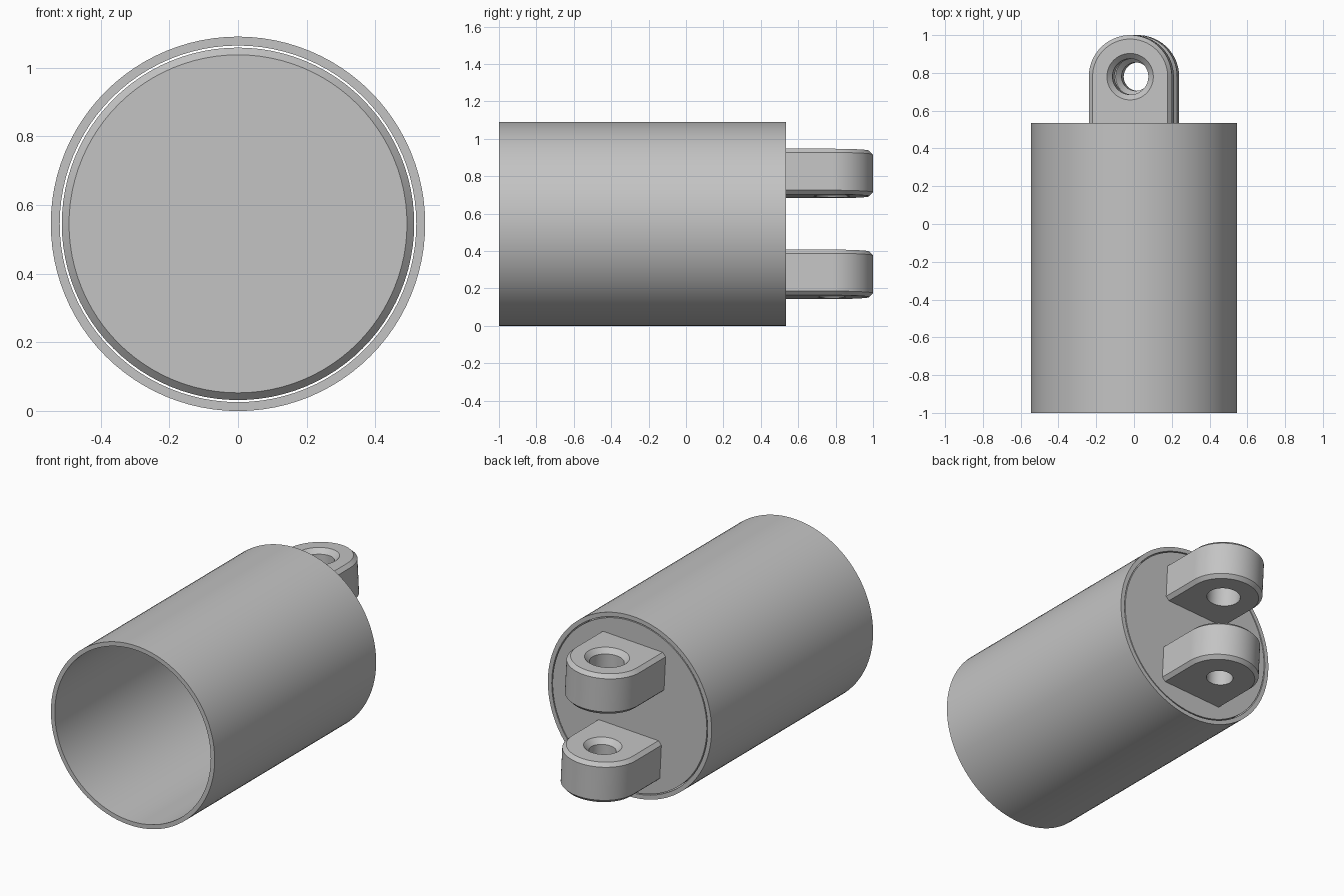
import bpy, bmesh, math
from mathutils import Matrix, Vector

if "Cube" in bpy.data.objects:
    bpy.data.objects.remove(bpy.data.objects["Cube"], do_unlink=True)

SEG = 96
AXIS_Z = 0.545      # height of the barrel axis
BACK, FRONT = 0.535, -1.0
ROLL = math.radians(-3)   # the rear fitting is turned slightly about the barrel axis

grey = bpy.data.materials.new("grey_metal")
grey.use_nodes = True
colour = (0.55, 0.55, 0.55, 1)
grey.diffuse_color = colour
grey.node_tree.nodes["Principled BSDF"].inputs["Base Color"].default_value = colour


def circle(r, z, y=0.0):
    return [Vector((r * math.cos(a), y + r * math.sin(a), z))
            for a in (2 * math.pi * i / SEG for i in range(SEG))]


def arch(r, z, centre_y, base_y):
    """Flat-based outline with a half-round end."""
    n = SEG // 2
    arc = [Vector((r * math.cos(math.pi * i / n), centre_y + r * math.sin(math.pi * i / n), z))
           for i in range(n + 1)]
    return [Vector((r, base_y, z))] + arc + [Vector((-r, base_y, z))]


def loft(name, rings, closed=False, matrix=Matrix()):
    """Skin a stack of rings, with end caps or joined into a loop."""
    bm = bmesh.new()
    rows = [[bm.verts.new(matrix @ p) for p in ring] for ring in rings]
    pairs = list(zip(rows, rows[1:]))
    if closed:
        pairs.append((rows[-1], rows[0]))
    else:
        bm.faces.new(rows[0])
        bm.faces.new(rows[-1])
    for a, b in pairs:
        for i in range(len(a)):
            j = (i + 1) % len(a)
            bm.faces.new((a[i], a[j], b[j], b[i]))
    bmesh.ops.recalc_face_normals(bm, faces=bm.faces)
    mesh = bpy.data.meshes.new(name)
    bm.to_mesh(mesh)
    bm.free()
    mesh.materials.append(grey)
    obj = bpy.data.objects.new(name, mesh)
    bpy.context.collection.objects.link(obj)
    return obj


def select(obj):
    bpy.ops.object.select_all(action='DESELECT')
    obj.select_set(True)
    bpy.context.view_layer.objects.active = obj


def smooth(obj):
    select(obj)
    bpy.ops.object.shade_smooth_by_angle(angle=math.radians(30))


# Local z runs along the barrel, pointing to the front
lie_down = Matrix.Translation((0, 0, AXIS_Z)) @ Matrix.Rotation(math.radians(90), 4, 'X')

# Open barrel
smooth(loft("barrel", [circle(0.545, -BACK), circle(0.545, -FRONT),
                       circle(0.519, -FRONT), circle(0.519, -BACK)], True, lie_down))

# End plug, chamfered on its inner side, with a thin gap to the barrel
plug_front = 0.335
smooth(loft("end_plug", [circle(0.513, -BACK), circle(0.513, -plug_front - 0.021),
                         circle(0.492, -plug_front)], False, lie_down))

# Two mounting lugs with countersunk holes
HOLE_Y, LUG_R, HALF, CHAMFER = 0.78, 0.22, 0.122, 0.021
for name, offset, hole_r, sink_r in (("upper_lug", 0.27, 0.095, 0.123),
                                     ("lower_lug", -0.27, 0.075, 0.105)):
    place = (Matrix.Translation((0, 0, AXIS_Z)) @ Matrix.Rotation(ROLL, 4, 'Y')
             @ Matrix.Translation((0, 0, offset)))
    outline = ((LUG_R - CHAMFER, -HALF), (LUG_R, CHAMFER - HALF),
               (LUG_R, HALF - CHAMFER), (LUG_R - CHAMFER, HALF))
    lug = loft(name, [arch(r, z, HOLE_Y, BACK - 0.02) for r, z in outline], False, place)

    depth = sink_r - hole_r
    bore = ((hole_r, -HALF - 0.1), (hole_r, HALF - depth),
            (sink_r, HALF), (sink_r, HALF + 0.1))
    cutter = loft("hole_cutter", [circle(r, z, HOLE_Y) for r, z in bore], False, place)
    cutter.hide_render = True
    cut = lug.modifiers.new("hole", 'BOOLEAN')
    cut.operation = 'DIFFERENCE'
    cut.solver = 'EXACT'
    cut.object = cutter
    select(lug)
    bpy.ops.object.modifier_apply(modifier=cut.name)
    bpy.data.objects.remove(cutter, do_unlink=True)
    smooth(lug)
